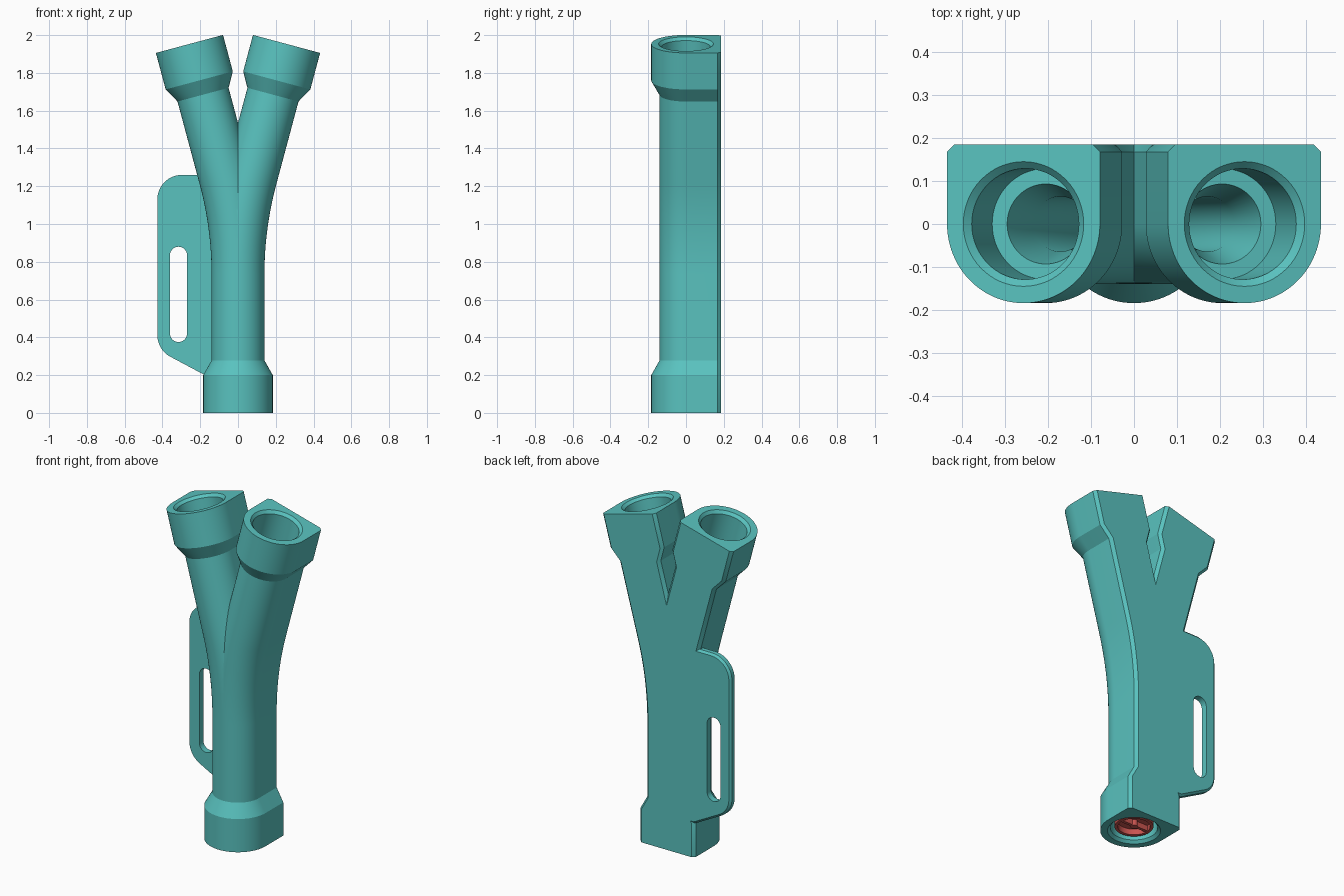
import bpy, bmesh, math
from mathutils import Matrix, Vector

if "Cube" in bpy.data.objects:
    bpy.data.objects.remove(bpy.data.objects["Cube"])

def material(name, col):
    m = bpy.data.materials.new(name)
    m.diffuse_color = (*col, 1)
    m.use_nodes = True
    m.node_tree.nodes["Principled BSDF"].inputs["Base Color"].default_value = m.diffuse_color
    return m

TEAL = material("teal", (0.10, 0.54, 0.52))
RED = material("red", (0.58, 0.09, 0.08))

BEND = math.radians(15)
S0, RAD = 0.734, 1.975            # straight length, bend radius
ARC = RAD * BEND
TOTAL = S0 + ARC + 0.733
BACK, CH = 0.185, 0.017           # flat back plane and its chamfer

def path(s):
    """Point (x, z) and lean angle of the left branch at arc length s."""
    if s <= S0:
        return 0, s, 0
    a = min((s - S0) / RAD, BEND)
    x, z = -RAD * (1 - math.cos(a)), S0 + RAD * math.sin(a)
    rest = max(0, s - S0 - ARC)
    return x - rest * math.sin(a), z + rest * math.cos(a), a

def d_section(r, n=48):
    pts = [(r * math.cos(t), r * math.sin(t))
           for t in (math.pi + math.pi * i / n for i in range(n + 1))]
    return pts + [(r, BACK - CH), (r - CH, BACK), (CH - r, BACK), (-r, BACK - CH)]

def round_section(r, n=64):
    return [(r * math.cos(2 * math.pi * i / n), r * math.sin(2 * math.pi * i / n))
            for i in range(n)]

def finish(bm, name, mat):
    bmesh.ops.recalc_face_normals(bm, faces=bm.faces)
    me = bpy.data.meshes.new(name)
    bm.to_mesh(me)
    bm.free()
    me.materials.append(mat)
    ob = bpy.data.objects.new(name, me)
    bpy.context.collection.objects.link(ob)
    return ob

def y_sweep(name, end, section):
    """Sweep one branch, trim it at the middle plane and mirror it."""
    stations = end + [(S0 + ARC * i / 24, end[-1][1]) for i in range(25)]
    stations += [(TOTAL - s, r) for s, r in reversed(end)]
    bm = bmesh.new()
    rings = []
    for s, r in stations:
        x, z, a = path(s)
        rings.append([bm.verts.new((x + u * math.cos(a), v, z + u * math.sin(a)))
                      for u, v in section(r)])
    n = len(rings[0])
    for p, q in zip(rings, rings[1:]):
        for i in range(n):
            j = (i + 1) % n
            bm.faces.new((p[i], p[j], q[j], q[i]))
    bm.faces.new(rings[0][::-1])
    bm.faces.new(rings[-1])
    bmesh.ops.bisect_plane(bm, geom=bm.verts[:] + bm.edges[:] + bm.faces[:], dist=1e-5,
                           plane_co=(0, 0, 0), plane_no=(1, 0, 0), clear_outer=True)
    dup = bmesh.ops.duplicate(bm, geom=bm.verts[:] + bm.edges[:] + bm.faces[:])["geom"]
    bmesh.ops.scale(bm, vec=(-1, 1, 1), verts=[g for g in dup if isinstance(g, bmesh.types.BMVert)])
    bmesh.ops.reverse_faces(bm, faces=[g for g in dup if isinstance(g, bmesh.types.BMFace)])
    bmesh.ops.remove_doubles(bm, verts=bm.verts, dist=1e-5)
    return finish(bm, name, TEAL)

def select(ob):
    bpy.ops.object.select_all(action='DESELECT')
    ob.select_set(True)
    bpy.context.view_layer.objects.active = ob

def cut(ob, cutter):
    m = ob.modifiers.new("cut", 'BOOLEAN')
    m.operation, m.solver, m.object = 'DIFFERENCE', 'EXACT', cutter
    select(ob)
    bpy.ops.object.modifier_apply(modifier=m.name)
    bpy.data.objects.remove(cutter)

def smooth(ob):
    select(ob)
    bpy.ops.object.shade_smooth_by_angle(angle=math.radians(25))

def plate(name, pts, y0, y1, chamfer=0):
    """Extrude an (x, z) outline from y0 to y1, optionally chamfering the back rim."""
    bm = bmesh.new()
    f = bm.faces.new([bm.verts.new((x, y0, z)) for x, z in pts])
    ext = bmesh.ops.extrude_face_region(bm, geom=[f])["geom"]
    bmesh.ops.translate(bm, vec=(0, y1 - y0, 0),
                        verts=[g for g in ext if isinstance(g, bmesh.types.BMVert)])
    if chamfer:
        rim = [e for e in bm.edges if all(abs(v.co.y - y1) < 1e-5 for v in e.verts)]
        bmesh.ops.bevel(bm, geom=rim, offset=chamfer, segments=1, profile=0.5, affect='EDGES')
    return finish(bm, name, TEAL)

def arc(cx, cz, r, a0, a1, n=14):
    return [(cx + r * math.cos(math.radians(a0 + (a1 - a0) * i / n)),
             cz + r * math.sin(math.radians(a0 + (a1 - a0) * i / n))) for i in range(n + 1)]

# forked pipe with a socket at each end, hollowed by a stepped bore
pipe = y_sweep("forked_pipe", [(0, 0.184), (0.2, 0.184), (0.278, 0.14)], d_section)
bore = y_sweep("bore_cutter", [(-0.016, 0.161), (0.016, 0.129), (0.2, 0.129),
                               (0.2, 0.093), (0.33, 0.064)], round_section)
cut(pipe, bore)
smooth(pipe)

# flat side grip with a finger slot
outline = [(-0.1, 1.26), (-0.1, 0.205), (-0.185, 0.205)]
outline += arc(-0.297, 0.412, 0.13, 241, 180) + arc(-0.297, 1.13, 0.13, 180, 90)
grip = plate("side_grip", outline, 0.147, BACK, 0.012)
slot = plate("slot_cutter", arc(-0.315, 0.835, 0.045, 0, 180) + arc(-0.315, 0.42, 0.045, 180, 360),
             0.1, 0.25)
cut(grip, slot)
smooth(grip)

# red insert in the bottom socket: recessed cup
bm = bmesh.new()
prof = [(0, 0.06), (0.088, 0.06), (0.088, 0.025), (0.106, 0.025), (0.106, 0.19), (0, 0.19)]
vs = [bm.verts.new((r, 0, z)) for r, z in prof]
es = [bm.edges.new(p) for p in zip(vs, vs[1:])]
bmesh.ops.spin(bm, geom=vs + es, cent=(0, 0, 0), axis=(0, 0, 1), angle=2 * math.pi, steps=48)
bmesh.ops.remove_doubles(bm, verts=bm.verts, dist=1e-5)
smooth(finish(bm, "insert_cup", RED))

# cross bar and hub of the insert
bm = bmesh.new()
bmesh.ops.create_cube(bm, size=1, matrix=Matrix.Translation((0, 0, 0.045)) @
                      Matrix.Diagonal((0.18, 0.018, 0.035, 1)))
finish(bm, "insert_bar", RED)
bm = bmesh.new()
bmesh.ops.create_cone(bm, cap_ends=True, segments=24, radius1=0.02, radius2=0.02, depth=0.04,
                      matrix=Matrix.Translation((0, 0, 0.044)))
smooth(finish(bm, "insert_hub", RED))
